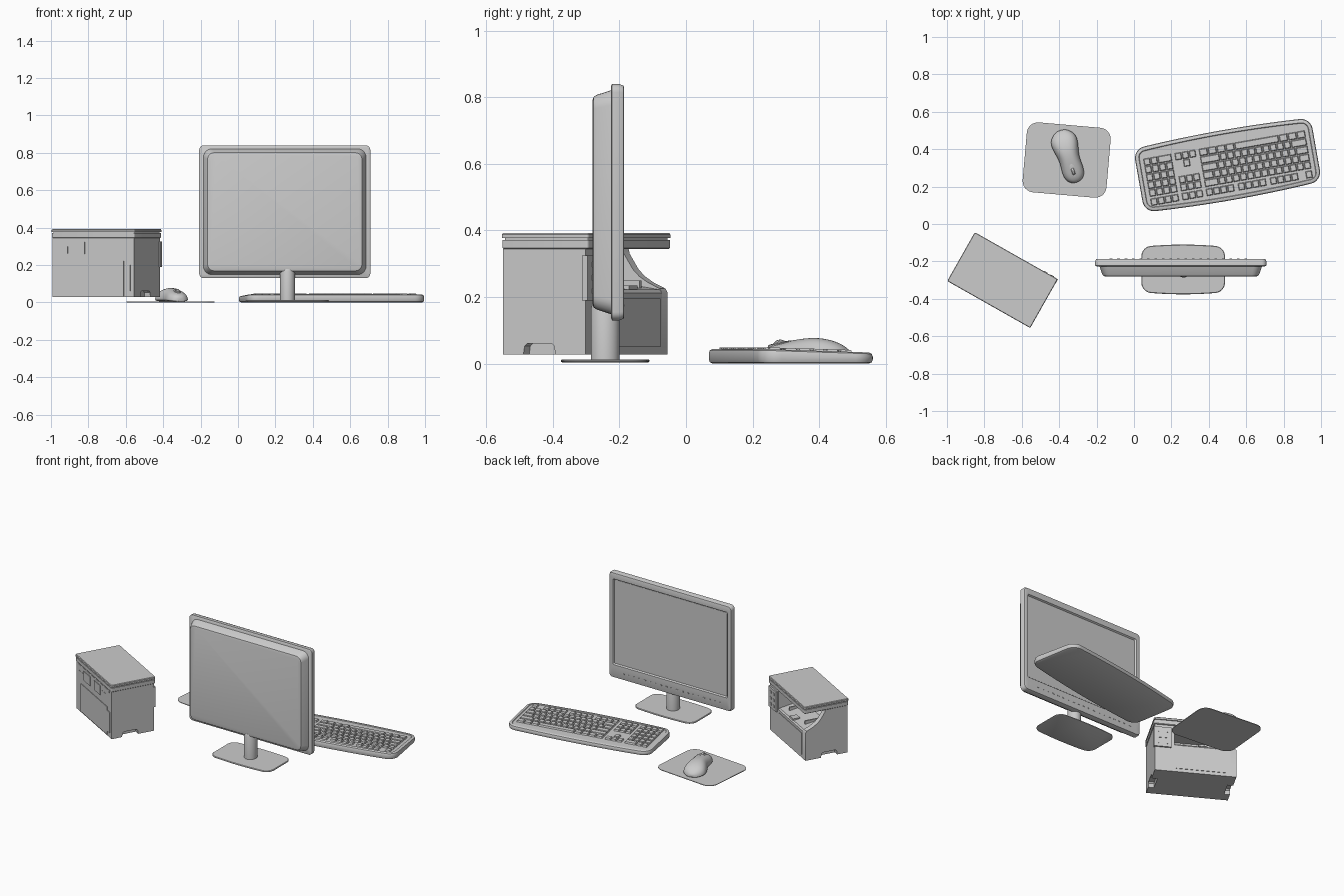
import bpy, bmesh, math
from math import cos, sin, pi, radians, copysign

if "Cube" in bpy.data.objects:
    bpy.data.objects.remove(bpy.data.objects["Cube"])


def finish(name, bm, loc=(0, 0, 0), rot=0, angle=30):
    bmesh.ops.recalc_face_normals(bm, faces=bm.faces)
    me = bpy.data.meshes.new(name)
    bm.to_mesh(me)
    bm.free()
    ob = bpy.data.objects.new(name, me)
    bpy.context.collection.objects.link(ob)
    ob.location = loc
    ob.rotation_euler[2] = radians(rot)
    bpy.ops.object.select_all(action='DESELECT')
    bpy.context.view_layer.objects.active = ob
    ob.select_set(True)
    bpy.ops.object.shade_smooth_by_angle(angle=radians(angle))
    return ob


def loft(name, rings, loc=(0, 0, 0), rot=0, angle=30):
    """Skin a stack of equal-length rings and cap both ends."""
    bm = bmesh.new()
    vs = [[bm.verts.new(p) for p in r] for r in rings]
    n = len(vs[0])
    for a, b in zip(vs, vs[1:]):
        for i in range(n):
            j = (i + 1) % n
            bm.faces.new((a[i], a[j], b[j], b[i]))
    bm.faces.new(vs[0])
    bm.faces.new(vs[-1])
    return finish(name, bm, loc, rot, angle)


def outline(w, h, r, bulge=0, m=1, n=6):
    """Rounded rectangle whose long sides may bow outwards."""
    pts = []
    for k, (sx, sy) in enumerate(((1, 1), (-1, 1), (-1, -1), (1, -1))):
        cx, cy = sx * (w / 2 - r), sy * (h / 2 - r)
        pts += [(cx + r * cos(pi / 2 * (k + i / n)), cy + r * sin(pi / 2 * (k + i / n)))
                for i in range(n + 1)]
        if k in (0, 2):
            pts += [(cx * (1 - 2 * i / m), sy * h / 2) for i in range(1, m)]
    return [(x, y + copysign(bulge * (1 - (2 * x / w) ** 2), y)) for x, y in pts]


def slab(name, layers, loc=(0, 0, 0), rot=0, bulge=0, m=1):
    """Horizontal plate from (w, h, r, z) layers."""
    return loft(name, [[(x, y, z) for x, y in outline(w, h, r, bulge, m)]
                       for w, h, r, z in layers], loc, rot)


def upright(name, layers, loc):
    """Vertical plate from (w, h, r, y, z centre) layers."""
    return loft(name, [[(x, y, z + zc) for x, z in outline(w, h, r)]
                       for w, h, r, y, zc in layers], loc)


def add_box(bm, x0, x1, y0, y1, z0, z1, taper=0, tilt=0):
    vs = [[bm.verts.new((x, y, z + tilt * y)) for x, y in
           ((x0 + t, y0 + t), (x1 - t, y0 + t), (x1 - t, y1 - t), (x0 + t, y1 - t))]
          for z, t in ((z0, 0), (z1, taper))]
    bm.faces.new(vs[0][::-1])
    bm.faces.new(vs[1])
    for i in range(4):
        j = (i + 1) % 4
        bm.faces.new((vs[0][i], vs[0][j], vs[1][j], vs[1][i]))


def boxes(name, items, loc=(0, 0, 0), rot=0):
    bm = bmesh.new()
    for b in items:
        add_box(bm, *b)
    return finish(name, bm, loc, rot)


# Monitor: the screen looks towards +y
MON = (0.25, 0, 0.485)
upright("monitor_back_shell", [(.80, .61, .03, -.281, 0), (.825, .632, .035, -.278, 0),
                               (.84, .645, .04, -.268, 0), (.872, .675, .045, -.222, 0)], MON)
upright("monitor_bezel", [(.90, .695, .02, -.226, 0), (.915, .71, .025, -.222, 0),
                          (.915, .71, .025, -.200, 0), (.905, .70, .022, -.188, 0),
                          (.895, .69, .02, -.186, 0), (.852, .577, .008, -.188, .022),
                          (.84, .565, .004, -.198, .022)], MON)
upright("screen", [(.838, .563, .004, -.199, .022), (.838, .563, .004, -.1965, .022)], MON)
boxes("monitor_buttons", [(x, x + .014, -.19, -.1845, .172, .178)
                          for x in [-.13 + .04 * i for i in range(19)]])
loft("monitor_neck", [[(.04 * s * cos(a), .043 * s * sin(a), z)
                       for a in [2 * pi * i / 40 for i in range(40)]]
                      for s, z in ((1, .01), (1, .165), (.9, .178), (.7, .185))],
     (.265, -.243, 0))
slab("monitor_base", [(.44, .235, .045, .004), (.447, .242, .05, .006),
                      (.447, .242, .05, .010), (.44, .235, .045, .013)],
     (.263, -.243, 0), 0, .012, 14)

# Keyboard: case slopes down towards the user at +y
KB, KB_ROT = (.5, .315, 0), 10


def deck(y):
    return .0385 - .032 * y


rings = []
for w, h, r, base, drop in ((.94, .32, .05, 0, None), (.957, .337, .055, .004, None),
                            (.963, .343, .058, .012, None), (.963, .343, .058, 0, .012),
                            (.957, .337, .055, 0, .004), (.94, .322, .048, 0, 0),
                            (.922, .304, .035, 0, 0), (.916, .298, .032, 0, .004)):
    rings.append([(x, y, base if drop is None else deck(y) - drop)
                  for x, y in outline(w, h, r, .017, 16)])
loft("keyboard_case", rings, KB, KB_ROT)

# Keys: widths in key units, negative numbers are gaps
nav, pad, no_nav = [-.4, 1, 1, 1], [-.4, 1, 1, 1, 1], [-3.4]
rows = [
    (-.125, [1, -1] + [1] * 4 + [-.5] + [1] * 4 + [-.5] + [1] * 4 + nav + pad),
    (-.076, [1] * 13 + [2] + nav + pad),
    (-.034, [1.5] + [1] * 12 + [1.5] + nav + pad),
    (.008, [1.75] + [1] * 11 + [2.25] + no_nav + pad),
    (.050, [2.25] + [1] * 10 + [2.75] + [-1.4, 1, -1] + pad),
    (.092, [1.25] * 3 + [6.25] + [1.25] * 4 + nav + [-.4, 2, 1, 1]),
]
U = .88 / 22.8
keys = []
for y, widths in rows:
    u = -.44
    for k in widths:
        if k > 0:
            keys.append((-u - k * U + .002, -u - .002, y - .019, y + .019,
                         .033, .0445, .004, -.032))
        u += abs(k) * U
boxes("keyboard_keys", keys, KB, KB_ROT)

# Mouse pad
slab("mouse_pad", [(.45, .375, .06, 0), (.45, .375, .06, .004)], (-.36, .342, 0), -5)

# Mouse: domed sections along its length (position, half width, height)
MS, MS_ROT = (-.350, .362, .004), 17
stations = [(-.146, .014, .022), (-.138, .036, .036), (-.115, .054, .049), (-.08, .060, .058),
            (-.04, .056, .067), (0, .057, .073), (.04, .068, .074), (.08, .074, .066),
            (.11, .066, .053), (.135, .042, .034), (.146, .016, .018)]
arc = [pi * i / 16 for i in range(17)]
mouse = loft("mouse_body", [[(w * copysign(abs(cos(a)) ** .8, cos(a)), y, h * sin(a) ** .8)
                             for a in arc] for y, w, h in stations], MS, MS_ROT, 60)
mouse.modifiers.new("smooth", 'SUBSURF').levels = 2
mouse.modifiers["smooth"].render_levels = 2
loft("scroll_wheel", [[(x, -.082 + .024 * s * cos(a), .044 + .024 * s * sin(a))
                       for a in [2 * pi * i / 24 for i in range(24)]]
                      for x, s in ((-.008, .85), (-.005, 1), (.005, 1), (.008, .85))], MS, MS_ROT)
loft("wheel_surround", [[(.017 * s * cos(a), -.082 + .038 * s * sin(a), z + .2 * .038 * s * sin(a))
                         for a in [2 * pi * i / 28 for i in range(28)]]
                        for s, z in ((1, .05), (1, .058), (.85, .0595))], MS, MS_ROT)

# Printer: output side is local +y, handle side walls are local +-x
PR, PR_ROT = (-.703, -.300, 0), -29.5
notch = [(-.075, .028), (-.071, .053), (-.062, .061), (.022, .061), (.031, .053), (.035, .028)]
back = [(-.145, .345), (-.145, .028)]
curve = [(.14, .028), (.14, .212), (.133, .225), (.091, .244), (.062, .262), (.04, .283),
         (.022, .310), (.009, .330), (.005, .345)]
tray = [(.14, .028), (.14, .212), (.133, .222), (-.02, .245), (-.05, .275), (-.06, .345)]
column = [(.14, .028), (.14, .345)]
for name, x0, x1, prof in (("printer_left_wall", -.25, -.215, back + notch + curve),
                           ("printer_core", -.215, .13, back + tray),
                           ("printer_column", .13, .215, back + column),
                           ("printer_right_wall", .215, .25, back + notch + column)):
    loft(name, [[(x, y, z) for y, z in prof] for x in (x0, x1)], PR, PR_ROT)

slab("scanner_bed", [(.502, .292, .006, .345), (.508, .298, .008, .348),
                     (.508, .298, .008, .372)], PR, PR_ROT)
slab("scanner_gap", [(.495, .286, .006, .371), (.495, .286, .006, .379)], PR, PR_ROT)
slab("scanner_lid", [(.51, .30, .008, .377), (.51, .30, .008, .388),
                     (.504, .294, .006, .392)], PR, PR_ROT)

# Printer details on the output side
boxes("control_panel", [(.15, .256, .13, .150, .19, .325)], PR, PR_ROT)
boxes("control_buttons", [(x, x + .02, .149, .153, z, z + .016)
                          for x in (.17, .21) for z in (.21, .25, .29)], PR, PR_ROT)
boxes("front_cover", [(-.20, .12, .138, .143, .05, .195)], PR, PR_ROT)
boxes("paper_guides", [(-.16, -.15, -.01, .10, .225, .25), (.06, .07, -.01, .10, .225, .25),
                       (-.07, -.02, .09, .137, .222, .234)], PR, PR_ROT)

# Printer details on the rear side
boxes("rear_door", [(-.18, .19, -.149, -.14, .035, .222), (.195, .228, -.150, -.14, .06, .20)],
      PR, PR_ROT)
boxes("rear_hatches", [(-.21, -.155, -.147, -.14, .262, .30), (-.14, -.05, -.149, -.14, .26, .322),
                       (.01, .095, -.149, -.14, .26, .322), (.12, .165, -.147, -.14, .262, .30),
                       (-.23, .22, -.147, -.14, .327, .34)], PR, PR_ROT)
